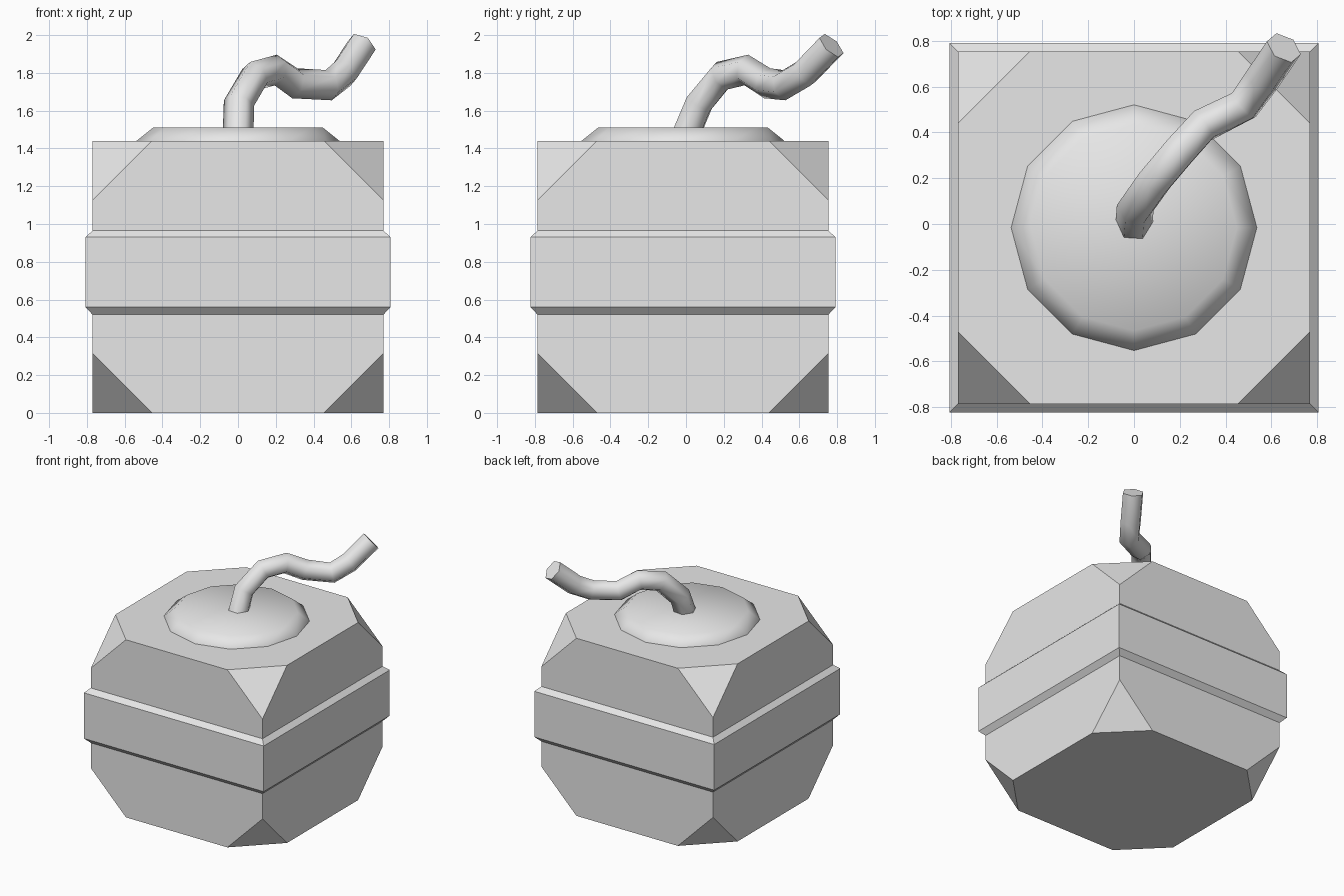
import bpy, bmesh, math
from mathutils import Vector

if "Cube" in bpy.data.objects:
    bpy.data.objects.remove(bpy.data.objects["Cube"])

grey = bpy.data.materials.new("light grey")
grey.use_nodes = True
grey.diffuse_color = (0.8, 0.8, 0.8, 1)
grey.node_tree.nodes["Principled BSDF"].inputs["Base Color"].default_value = (0.8, 0.8, 0.8, 1)

CENTRE_Y = -0.016


def turned(profile, sides, start):
    """Closed solid of stacked regular polygons from (radius, z) pairs."""
    bm = bmesh.new()
    rings = []
    for radius, z in profile:
        angles = [start + math.tau * i / sides for i in range(sides)]
        rings.append([bm.verts.new((radius * math.cos(a), radius * math.sin(a), z)) for a in angles])
    for low, high in zip(rings, rings[1:]):
        for i in range(sides):
            j = (i + 1) % sides
            bm.faces.new((low[i], low[j], high[j], high[i]))
    bm.faces.new(rings[0][::-1])
    bm.faces.new(rings[-1])
    return bm


def add_object(name, bm):
    mesh = bpy.data.meshes.new(name)
    bm.to_mesh(mesh)
    bm.free()
    mesh.materials.append(grey)
    obj = bpy.data.objects.new(name, mesh)
    obj.location.y = CENTRE_Y
    bpy.context.collection.objects.link(obj)
    return obj


def smooth(obj, degrees):
    bpy.ops.object.select_all(action="DESELECT")
    obj.select_set(True)
    bpy.context.view_layer.objects.active = obj
    if obj.type == "CURVE":
        bpy.ops.object.convert(target="MESH")
    bpy.ops.object.shade_smooth_by_angle(angle=math.radians(degrees))


# Square body with a raised band round the middle
HALF, BAND, TOP, CUT = 0.77, 0.807, 1.44, 0.315
outline = [(HALF, 0), (HALF, 0.52), (BAND, 0.56), (BAND, 0.93), (HALF, 0.965), (HALF, TOP)]
body = turned([(h * math.sqrt(2), z) for h, z in outline], 4, math.pi / 4)

# Slice off all eight corners
for sx in (-1, 1):
    for sy in (-1, 1):
        for sz, z in ((-1, 0), (1, TOP)):
            cut = bmesh.ops.bisect_plane(
                body, geom=body.verts[:] + body.edges[:] + body.faces[:],
                plane_co=(sx * (HALF - CUT), sy * HALF, z),
                plane_no=Vector((sx, sy, sz)).normalized(), clear_outer=True)
            rim = [e for e in cut["geom_cut"] if isinstance(e, bmesh.types.BMEdge)]
            bmesh.ops.holes_fill(body, edges=rim)
bmesh.ops.recalc_face_normals(body, faces=body.faces[:])
add_object("body", body)

# Shallow twelve-sided cap
cap = add_object("cap", turned([(0.537, TOP - 0.01), (0.537, TOP), (0.45, 1.51)], 12, 0))
smooth(cap, 60)

# Bent six-sided fuse
path = [(0, -0.01, 1.45), (0.005, 0.07, 1.64), (0.09, 0.19, 1.785), (0.2, 0.32, 1.815),
        (0.3, 0.43, 1.745), (0.48, 0.52, 1.735), (0.56, 0.63, 1.80), (0.655, 0.77, 1.945)]
curve = bpy.data.curves.new("fuse", "CURVE")
curve.dimensions = "3D"
curve.bevel_depth = 0.082
curve.bevel_resolution = 1
curve.use_fill_caps = True
spline = curve.splines.new("POLY")
spline.points.add(len(path) - 1)
for point, co in zip(spline.points, path):
    point.co = (*co, 1)
curve.materials.append(grey)
fuse = bpy.data.objects.new("fuse", curve)
bpy.context.collection.objects.link(fuse)
smooth(fuse, 80)
